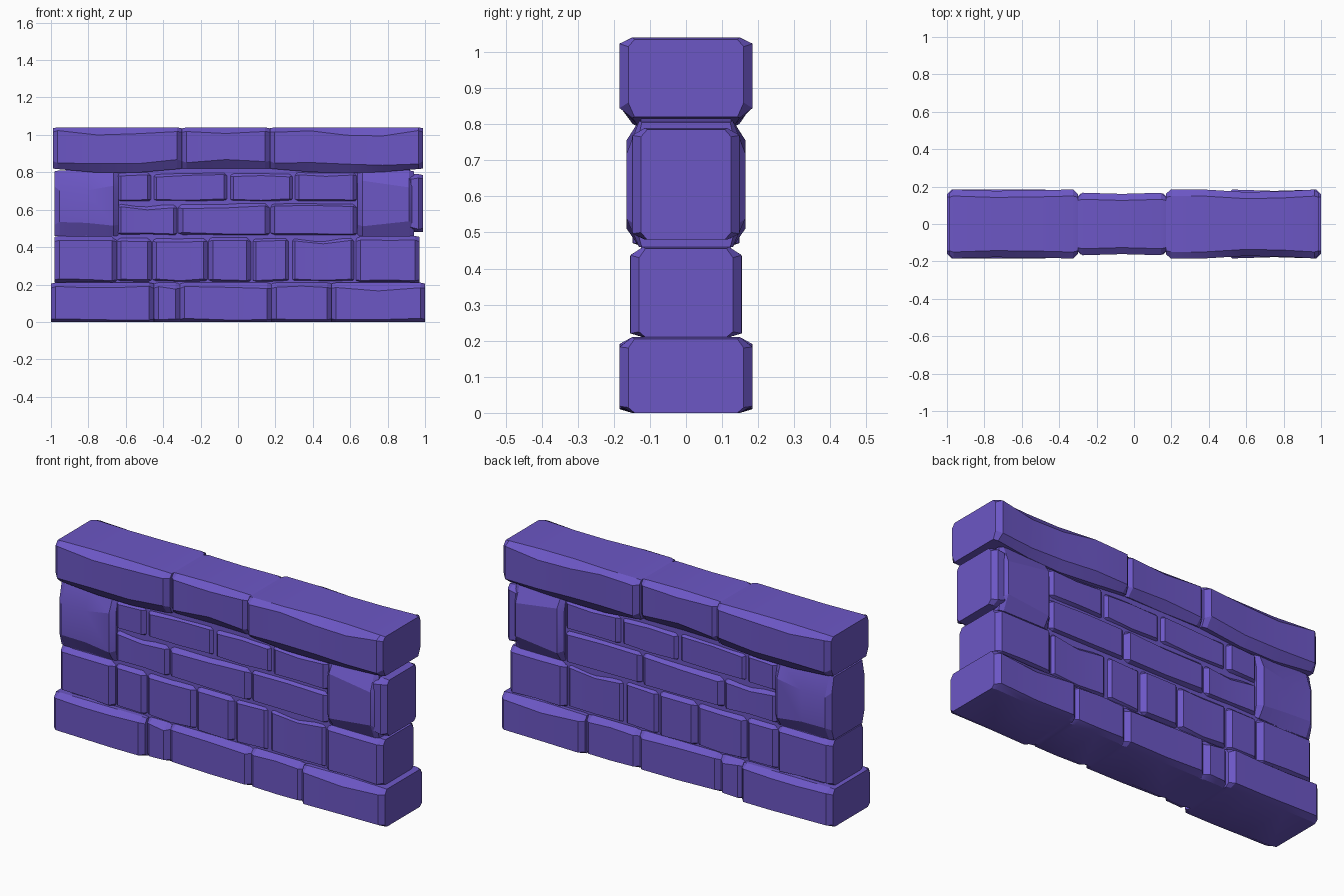
import bpy
import bmesh
import math
import random

rng = random.Random(7)

old = bpy.data.objects.get("Cube")
if old:
    bpy.data.objects.remove(old, do_unlink=True)

# Single stone colour
stone_mat = bpy.data.materials.new("purple stone")
stone_mat.use_nodes = True
colour = (0.15, 0.095, 0.56, 1)
stone_mat.diffuse_color = colour
stone_mat.node_tree.nodes["Principled BSDF"].inputs["Base Color"].default_value = colour


def wobble(size):
    return rng.uniform(-size, size)


def section(x, low, high, depth, top, bottom, lean):
    """Eight-sided cross-section with chamfered front and back edges."""
    inner = depth - lean
    half = [(inner, low), (depth, low + bottom), (depth, high - top), (inner, high)]
    ring = half + [(-y, z) for y, z in reversed(half)]
    return [(x, y, z) for y, z in ring]


def loft(name, sections):
    """Skin a row of cross-sections along x and cap both ends."""
    bm = bmesh.new()
    rings = [[bm.verts.new(point) for point in points] for points in sections]
    for ring, following in zip(rings, rings[1:]):
        for i in range(len(ring)):
            bm.faces.new((ring[i - 1], ring[i], following[i], following[i - 1]))
    bm.faces.new(rings[0])
    bm.faces.new(rings[-1])
    bmesh.ops.recalc_face_normals(bm, faces=bm.faces[:])
    mesh = bpy.data.meshes.new(name)
    bm.to_mesh(mesh)
    bm.free()
    mesh.materials.append(stone_mat)
    obj = bpy.data.objects.new(name, mesh)
    bpy.context.collection.objects.link(obj)
    bpy.ops.object.select_all(action="DESELECT")
    obj.select_set(True)
    bpy.context.view_layer.objects.active = obj
    bpy.ops.object.shade_smooth_by_angle(angle=math.radians(20))


def stone(name, left, right, low, high, depth, top, bottom, sag=0):
    """Roughly cut block: chamfered ends, uneven edges, optional sagging underside."""
    edge = 0.025
    length = right - left
    spans = max(1, round(length / 0.2))
    positions = [left + edge + (length - 2 * edge) * i / spans for i in range(spans + 1)]
    lean = min(0.035, depth / 4)
    # Narrower end sections round off the joints
    sections = [section(left, low, high - 0.005, depth - edge, top, bottom, lean / 2)]
    for x in positions:
        middle = math.sin(math.pi * (x - left) / length)
        worn = rng.random() * length / 50 * middle
        sections.append(section(x, low - sag * middle, high, depth - worn,
                                top + worn * 2 + wobble(top / 3),
                                bottom + wobble(bottom / 3), lean))
    sections.append(section(right, low, high - 0.005, depth - edge, top, bottom, lean / 2))
    loft(name, sections)


def course(name, joints, low, high, depth, bulge=0, top=0.025, bottom=0.015, sag=0):
    """Row of stones between joints; the two outer stones stand out by the bulge."""
    last = len(joints) - 2
    for i, (left, right) in enumerate(zip(joints, joints[1:])):
        outer = i in (0, last)
        stone(f"{name}_stone_{i + 1}", left, right, low, high,
              depth + (bulge if outer else wobble(0.006)),
              top, bottom, sag if outer else 0)


# Heights of the joints between courses
base_top, second_top, third_top, coping_low, wall_top = 0.21, 0.46, 0.64, 0.82, 1.04

# Mortar core behind the stones
loft("wall_core", [section(x, 0.02, 1, 0.125, 0.01, 0.01, 0.005) for x in (-0.92, 0.92)])

# Base course and the course above it
course("base", [-1, -0.45, -0.31, 0.18, 0.5, 1], 0, base_top, 0.165, bulge=0.02)
course("second", [-0.98, -0.65, -0.46, -0.16, 0.07, 0.28, 0.63, 0.97],
       base_top, second_top, 0.145, bulge=0.01)

# Two thin courses in the middle of the wall
course("third", [-0.65, -0.32, 0.17, 0.64], second_top, third_top, 0.145)
course("fourth", [-0.65, -0.46, -0.05, 0.3, 0.64], third_top, coping_low - 0.01, 0.145)

# Tall end stones beside the thin courses
stone("tall_left_stone", -0.98, -0.64, second_top, 0.81, 0.165, 0.08, 0.06)
stone("tall_right_stone", 0.64, 0.94, second_top, 0.81, 0.165, 0.08, 0.06)
stone("right_end_nub", 0.9, 0.99, 0.48, 0.79, 0.15, 0.02, 0.02)

# Coping course with worn undersides
course("coping", [-0.99, -0.3, 0.17, 0.99], coping_low, wall_top, 0.165,
       bulge=0.02, top=0.02, bottom=0.04, sag=0.025)
